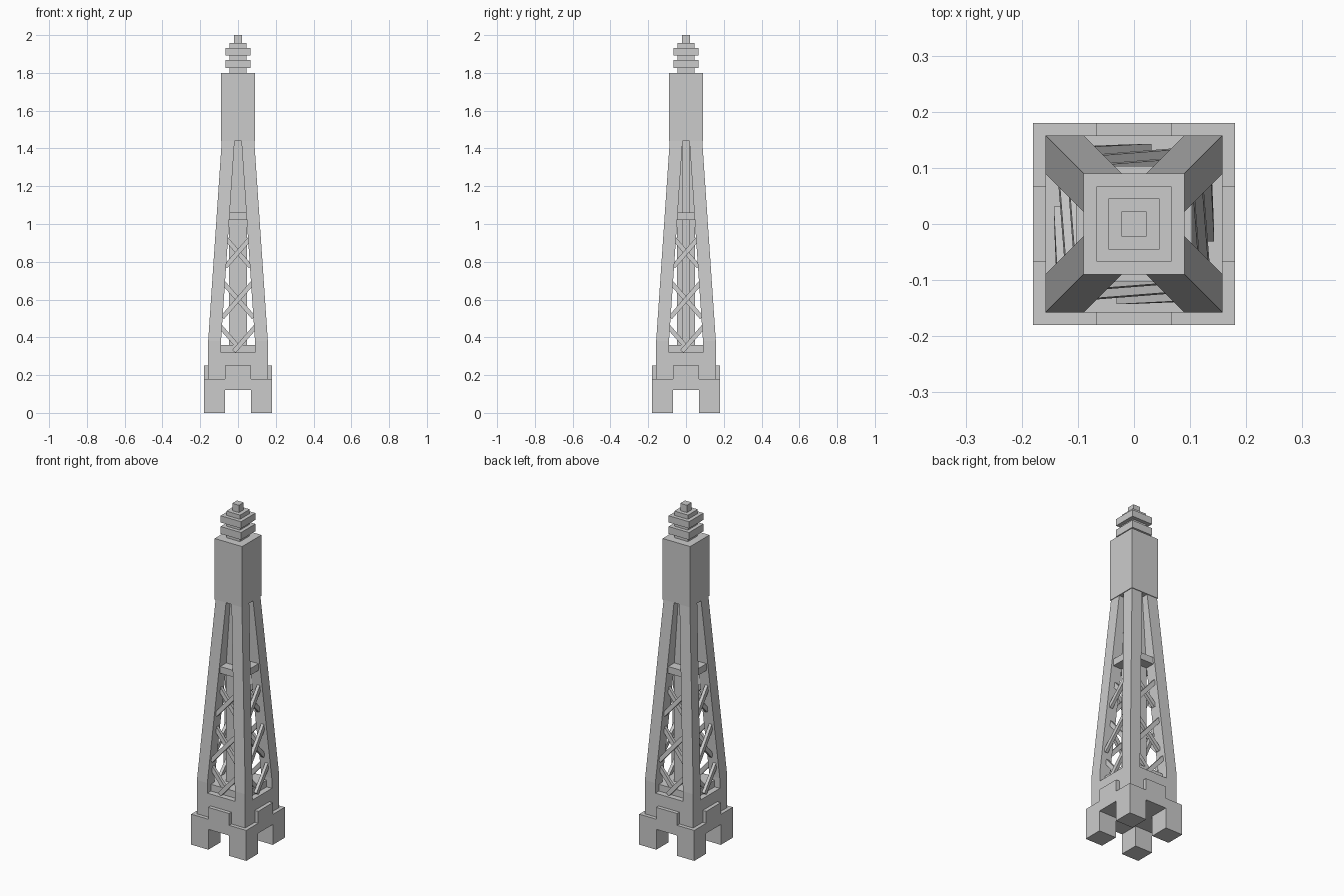
import bpy, bmesh, math
from mathutils import Matrix, Vector

if "Cube" in bpy.data.objects:
    bpy.data.objects.remove(bpy.data.objects["Cube"])


def mesh_object(name, bm):
    bmesh.ops.recalc_face_normals(bm, faces=bm.faces)
    me = bpy.data.meshes.new(name)
    bm.to_mesh(me)
    bm.free()
    ob = bpy.data.objects.new(name, me)
    bpy.context.collection.objects.link(ob)
    return ob


def add_box(bm, x0, x1, y0, y1, z0, z1):
    m = Matrix.Translation(((x0 + x1) / 2, (y0 + y1) / 2, (z0 + z1) / 2))
    m = m @ Matrix.Diagonal((x1 - x0, y1 - y0, z1 - z0, 1))
    return bmesh.ops.create_cube(bm, size=1, matrix=m)["verts"]


def boxes(name, *dims):
    bm = bmesh.new()
    for d in dims:
        add_box(bm, *d)
    return mesh_object(name, bm)


def square(name, r, z0, z1):
    return boxes(name, (-r, r, -r, r, z0, z1))


def leg_outer(z):
    return 0.158 - 0.072 * max(0, z - 0.38) / 1.06


# Base slab: plus-shaped ceiling between four corner feet
G, R = 0.068, 0.18
square("base_slab", R, 0.12, 0.18)
for sx in (-1, 1):
    for sy in (-1, 1):
        xs, ys = sorted((sx * G, sx * R)), sorted((sy * G, sy * R))
        boxes("foot", (*xs, *ys, 0, 0.12))

# Raised blocks in the middle of each base side
boxes("base_raised_blocks", (-G, G, -R, R, 0.18, 0.25), (-R, R, -G, G, 0.18, 0.25))

# Tower floor and inner plinth
square("tower_floor", 0.158, 0.18, 0.32)
square("plinth", 0.125, 0.32, 0.36)

# Leaning corner legs, lofted through three square sections
for k in range(4):
    bm = bmesh.new()
    rings = []
    for z in (0.32, 0.38, 1.45):
        o = leg_outer(z)
        i = o - G
        rings.append([bm.verts.new((x, y, z)) for x, y in ((i, i), (o, i), (o, o), (i, o))])
    for a, b in zip(rings, rings[1:]):
        for j in range(4):
            bm.faces.new((a[j], a[(j + 1) % 4], b[(j + 1) % 4], b[j]))
    bm.faces.new(rings[0])
    bm.faces.new(rings[-1])
    bm.transform(Matrix.Rotation(k * math.pi / 2, 4, 'Z'))
    mesh_object("leg", bm)

# Central lift shaft with two flanges and a web
boxes("central_shaft", (-0.047, 0.047, -0.047, -0.018, 0.36, 1.45),
      (-0.047, 0.047, 0.018, 0.047, 0.36, 1.45),
      (-0.03, 0.03, -0.018, 0.018, 0.36, 1.45))

# Middle platform
square("middle_platform", 0.103, 1.02, 1.06)

# Crossed braces on each side, leaning with the legs
for k in range(4):
    bm = bmesh.new()
    for zc in (0.35, 0.6, 0.85):
        half = leg_outer(zc) - G + 0.008
        for side, depth in ((1, 0.024), (-1, 0.042)):
            a = Vector((-half * side, 0, zc - half * 1.15))
            b = Vector((half * side, 0, zc + half * 1.15))
            d = (b - a).normalized()
            n = Vector((-d.z, 0, d.x)) * 0.012
            if a.z < 0.325:
                a += d * ((0.325 - a.z) / d.z)
            prof = [a + n, a - n, b - n, b + n]
            layers = []
            for t in (-0.009, 0.009):
                layers.append([bm.verts.new((p.x, -(leg_outer(p.z) - depth) + t, p.z)) for p in prof])
            f, g = layers
            bm.faces.new(f)
            bm.faces.new(g)
            for j in range(4):
                bm.faces.new((f[j], f[(j + 1) % 4], g[(j + 1) % 4], g[j]))
    bm.transform(Matrix.Rotation(k * math.pi / 2, 4, 'Z'))
    mesh_object("cross_braces", bm)

# Upper block and stacked spire
square("upper_block", 0.09, 1.44, 1.8)
for name, r, z0, z1 in (("spire_neck", 0.045, 1.8, 1.825), ("spire_lower_disc", 0.067, 1.825, 1.868),
                        ("spire_gap", 0.045, 1.868, 1.892), ("spire_upper_disc", 0.067, 1.892, 1.932),
                        ("spire_cap", 0.045, 1.932, 1.957), ("spire_tip", 0.022, 1.957, 2.0)):
    square(name, r, z0, z1)
